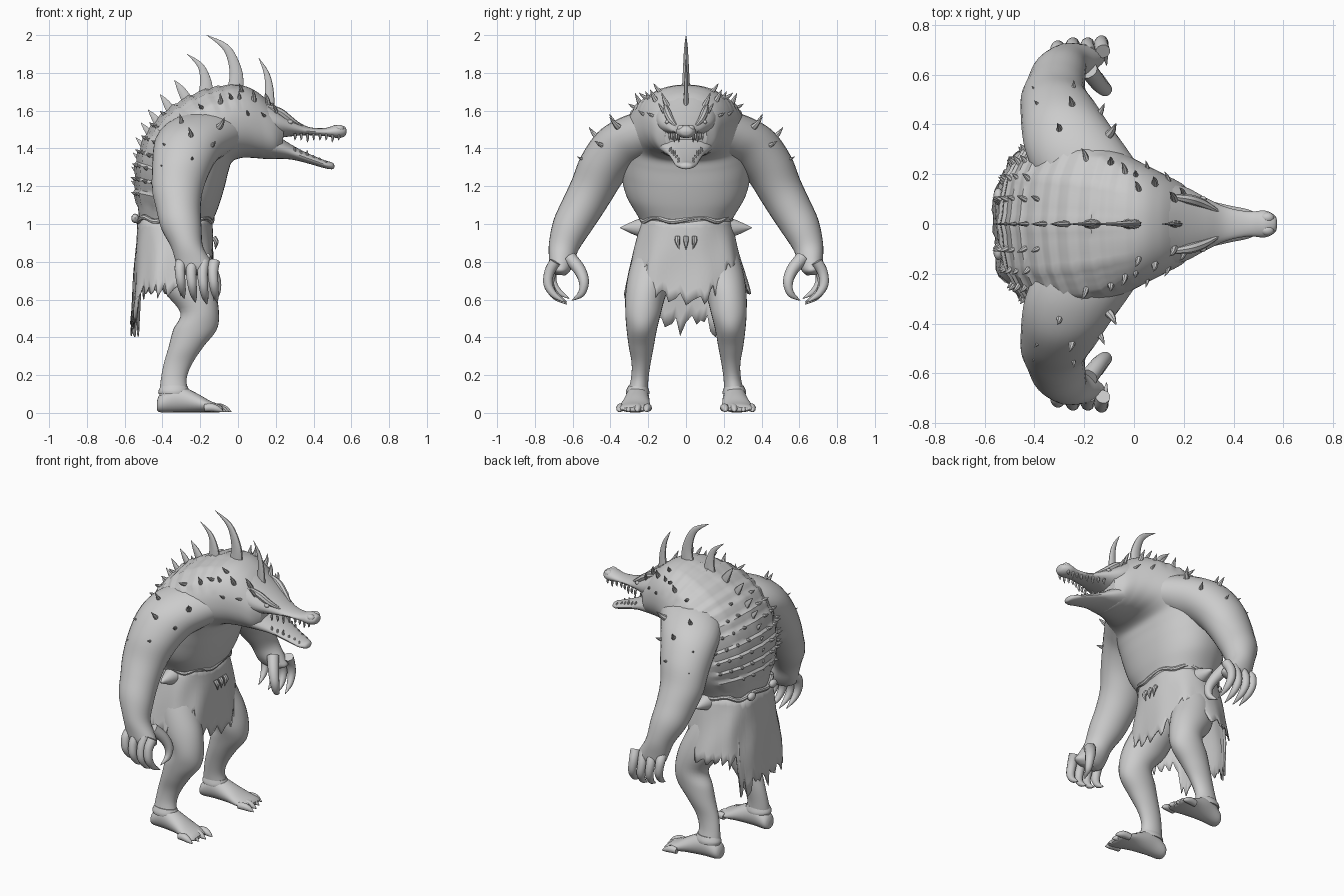
import bpy, bmesh, math, random
from mathutils import Vector

if "Cube" in bpy.data.objects:
    bpy.data.objects.remove(bpy.data.objects["Cube"])

random.seed(4)
skin = bpy.data.materials.new("grey clay")
skin.diffuse_color = (0.6, 0.6, 0.6, 1)
skin.use_nodes = True
skin.node_tree.nodes["Principled BSDF"].inputs["Base Color"].default_value = skin.diffuse_color


def power(v, p):
    return math.copysign(abs(v) ** p, v)


def finish(bm, name, mirror=False, smooth=40):
    bmesh.ops.recalc_face_normals(bm, faces=bm.faces)
    me = bpy.data.meshes.new(name)
    bm.to_mesh(me)
    bm.free()
    ob = bpy.data.objects.new(name, me)
    bpy.context.collection.objects.link(ob)
    me.materials.append(skin)
    if mirror:
        mod = ob.modifiers.new("mirror", 'MIRROR')
        mod.use_axis = (False, True, False)
        mod.use_mirror_merge = False
    bpy.ops.object.select_all(action='DESELECT')
    ob.select_set(True)
    bpy.context.view_layer.objects.active = ob
    bpy.ops.object.shade_smooth_by_angle(angle=math.radians(smooth))
    return ob


def surface(rings, p=1.0):
    """Smooth tube through rings of (centre, U axis, V axis); returns f(t, angle)."""
    n = len(rings) - 1

    def f(t, a, bump=0.0):
        s = min(t, 0.99999) * n
        i = int(s)
        u = s - i
        q = [rings[max(0, min(n, i + k))] for k in (-1, 0, 1, 2)]
        c, U, V = [0.5 * (2 * q[1][j] + (q[2][j] - q[0][j]) * u
                   + (2 * q[0][j] - 5 * q[1][j] + 4 * q[2][j] - q[3][j]) * u * u
                   + (3 * q[1][j] - q[0][j] - 3 * q[2][j] + q[3][j]) * u ** 3) for j in range(3)]
        d = U * power(math.cos(a), p) + V * power(math.sin(a), p)
        return c + d + d.normalized() * bump, d.normalized()
    return f


def loft(bm, rings, per=5, m=24, bump=lambda t, a: 0.0, p=1.0):
    f = surface(rings, p)
    steps = per * (len(rings) - 1)
    rows = []
    for i in range(steps + 1):
        row = []
        for j in range(m):
            a = (2 * math.pi * j / m + math.pi) % (2 * math.pi) - math.pi
            row.append(bm.verts.new(f(i / steps, a, bump(i / steps, a))[0]))
        rows.append(row)
    for r, s in zip(rows, rows[1:]):
        for j in range(m):
            bm.faces.new((r[j], r[(j + 1) % m], s[(j + 1) % m], s[j]))
    bm.faces.new(rows[0])
    bm.faces.new(rows[-1])


def slices(rows):
    """Rings in the side plane: top x, top z, bottom x, bottom z, half width, y offset."""
    out = []
    for xt, zt, xb, zb, w, *y in rows:
        t, b = Vector((xt, 0, zt)), Vector((xb, 0, zb))
        out.append(((t + b) / 2 + Vector((0, y[0] if y else 0, 0)), (t - b) / 2, Vector((0, w, 0))))
    return out


def limb(rows):
    """Rings along a limb: x, y, z, half depth, half width."""
    p = [Vector(r[:3]) for r in rows]
    out = []
    for i, r in enumerate(rows):
        t = p[min(i + 1, len(p) - 1)] - p[max(i - 1, 0)]
        out.append((p[i], Vector((r[3], 0, 0)), Vector((0, -t.z, t.y)).normalized() * r[4]))
    return out


def horn(bm, pts, radii, per=4, m=8):
    p = [Vector(q) for q in pts]
    out = []
    side = (p[-1] - p[0]).orthogonal().normalized()
    for i, r in enumerate(radii):
        t = (p[min(i + 1, len(p) - 1)] - p[max(i - 1, 0)]).normalized()
        u = (side - t * side.dot(t)).normalized()
        out.append((p[i], u * r, t.cross(u) * r))
    loft(bm, out, per, m)


def spike(bm, base, d, length, r, lean=(-0.3, 0, 0.25)):
    base, d = Vector(base), Vector(d).normalized()
    mid = base + d * length * 0.5
    tip = mid + (d + Vector(lean)).normalized() * length * 0.55
    horn(bm, (base - d * r, mid, tip), (r, r * 0.65, 0.001), 3, 7)


def blob(bm, c, size, seg=16):
    v = bmesh.ops.create_uvsphere(bm, u_segments=seg, v_segments=seg // 2, radius=1)["verts"]
    for w in v:
        w.co = Vector([w.co[k] * size[k] + c[k] for k in range(3)])


# hunched torso running into the neck, with banded back plates
body = slices([
    (-.48, .85, -.17, .85, .21), (-.52, 1.02, -.145, .98, .235), (-.54, 1.2, -.10, 1.1, .315),
    (-.525, 1.36, -.07, 1.2, .345), (-.45, 1.515, -.05, 1.28, .35), (-.32, 1.635, -.03, 1.33, .335),
    (-.15, 1.71, .02, 1.35, .29), (0, 1.735, .08, 1.35, .24), (.1, 1.7, .14, 1.345, .2),
    (.19, 1.62, .2, 1.345, .16), (.25, 1.56, .23, 1.37, .11)])


def plates(t, a):
    if not 0.14 < t < 0.72 or abs(a) > 1.3:
        return 0.0
    fade = min(1, (1.3 - abs(a)) * 4, (0.72 - t) * 8)
    ridge = max(0.0, math.cos(a * 2 * math.pi / 0.5)) ** 4
    return fade * (0.014 * ((t * 22) % 1) - 0.004 + 0.008 * ridge)


bm = bmesh.new()
loft(bm, body, 10, 72, plates, .9)
finish(bm, "torso")

# snout, jaw, brows, eyes and nose
bm = bmesh.new()
loft(bm, slices([(.14, 1.67, .16, 1.44, .165), (.21, 1.615, .22, 1.455, .145), (.29, 1.56, .29, 1.465, .105),
                 (.37, 1.515, .37, 1.47, .068), (.46, 1.508, .46, 1.465, .05), (.52, 1.525, .53, 1.455, .054),
                 (.565, 1.515, .565, 1.465, .035), (.575, 1.495, .575, 1.485, .01)]), 5, 24)
for y in (-.025, .025):
    blob(bm, (.535, y, 1.505), (.028, .022, .02))
finish(bm, "upper_jaw")
bm = bmesh.new()
loft(bm, slices([(.13, 1.52, .15, 1.345, .16), (.22, 1.46, .22, 1.345, .13), (.3, 1.41, .29, 1.34, .097),
                 (.38, 1.37, .38, 1.318, .075), (.46, 1.337, .46, 1.295, .058), (.5, 1.325, .5, 1.29, .035),
                 (.51, 1.31, .51, 1.3, .01)]), 5, 24)
finish(bm, "lower_jaw")
bm = bmesh.new()
horn(bm, [(.15, .11, 1.625), (.22, .1, 1.595), (.28, .08, 1.55), (.34, .05, 1.515)], (.01, .02, .018, .006))
finish(bm, "brow_ridge", True)
bm = bmesh.new()
blob(bm, (.275, .1, 1.54), (.016, .012, .012))
finish(bm, "eye", True)

# teeth along both jaws
bm = bmesh.new()
for i in range(8):
    x = .3 + .033 * i
    w = .086 - .012 * min(i, 4)
    size = .034 if i in (2, 6) else .022
    horn(bm, [(x, w, 1.48), (x + .003, w, 1.468 - size * .5), (x, w, 1.465 - size)], (.008, .007, .001), 2, 6)
    if i < 6:
        z = 1.39 - .42 * (x - .29)
        horn(bm, [(x, w * .9 + .004, z - .01), (x, w * .9 + .006, z + size * .6), (x, w * .9, z + size)],
             (.008, .006, .001), 2, 6)
finish(bm, "teeth", True)

# arms, with broad shoulders sunk into the chest
bm = bmesh.new()
loft(bm, limb([(-.13, .1, 1.5, .19, .1), (-.18, .2, 1.475, .215, .125), (-.23, .29, 1.44, .205, .135),
               (-.27, .37, 1.385, .18, .14),
               (-.3, .445, 1.29, .155, .13), (-.32, .5, 1.18, .135, .118), (-.315, .555, 1.08, .118, .11),
               (-.3, .61, .98, .107, .1), (-.27, .648, .88, .085, .08), (-.235, .66, .8, .095, .066),
               (-.215, .668, .755, .098, .052), (-.215, .67, .73, .06, .03)]), 5, 28)
finish(bm, "arm", True)

# clawed fingers and thumb
bm = bmesh.new()
for k, x in enumerate((-.3, -.24, -.18, -.125)):
    dy, dz = (-.012, 0, 0, .008)[k], (.03, .01, 0, .01)[k]
    horn(bm, [(x, .685 + dy, .8), (x - .008, .715 + dy, .735 + dz), (x - .003, .722 + dy, .67 + dz),
              (x + .006, .69 + dy, .615 + dz), (x + .015, .63 + dy, .575 + dz)],
         (.03, .028, .025, .018, .002), 4, 12)
horn(bm, [(-.18, .615, .82), (-.14, .562, .755), (-.115, .54, .69), (-.115, .555, .63), (-.13, .605, .595)],
     (.036, .032, .027, .019, .002), 4, 12)
finish(bm, "fingers", True)

# legs
bm = bmesh.new()
loft(bm, limb([(-.33, .12, .95, .12, .1), (-.3, .17, .78, .13, .12), (-.255, .212, .645, .135, .108),
               (-.203, .228, .53, .102, .094), (-.228, .235, .44, .115, .08), (-.275, .237, .35, .092, .066),
               (-.318, .238, .26, .075, .05), (-.34, .245, .18, .068, .046),
               (-.34, .255, .1, .076, .053), (-.34, .255, .04, .07, .05)]), 5, 28)
finish(bm, "leg", True)

# feet with clawed toes
bm = bmesh.new()
loft(bm, slices([(-.43, .06, -.43, .015, .025, .25), (-.41, .1, -.41, .003, .05, .25),
                 (-.33, .15, -.33, .003, .06, .255), (-.23, .11, -.23, .003, .07, .262),
                 (-.15, .065, -.15, .003, .082, .27), (-.1, .045, -.1, .003, .08, .275),
                 (-.08, .03, -.08, .01, .06, .275)]), 4, 24)
for k in range(4):
    y = .2 + .048 * k
    x = -.075 - .014 * k
    horn(bm, [(x - .06, y, .026), (x - .02, y + .004, .028), (x + .012, y + .008, .019), (x + .04, y + .01, .006)],
         (.02, .022, .016, .002), 3, 10)
finish(bm, "foot", True)

# ragged ankle wrap
bm = bmesh.new()
loft(bm, limb([(-.338, .253, .14, .072, .052), (-.34, .255, .115, .082, .062), (-.34, .255, .1, .08, .062)]), 3, 24)
finish(bm, "ankle_wrap", True)

# torn loincloth: hem height depends on the direction around the hips
N, ROWS = 120, 9


def hem(deg):
    d = abs(deg)
    for limit, z in ((16, .6), (30, .64), (38, .7), (66, .77), (80, .7), (146, .645), (181, .5)):
        if d <= limit:
            return z


bm = bmesh.new()
grid = []
for j in range(N):
    deg = 360 * j / N - 180
    a = math.radians(deg)
    ca, sa = power(math.cos(a), .8), power(math.sin(a), .8)
    z0 = hem(deg) + ((j % 4) - 1.5) * .018 * random.uniform(.4, 1.6)
    if abs(deg) > 146:
        z0 -= random.choice((0, 0, .04, .08))
    col = []
    for i in range(ROWS):
        z = 1.03 + (z0 - 1.03) * i / (ROWS - 1)
        k = (1.03 - z) / .4
        fold = 1 + .025 * k * math.sin(9 * a) + .012 * math.sin(5 * a + 7 * k)
        col.append(bm.verts.new((-.335 - .005 * k + (.197 + .02 * k) * fold * ca,
                                 (.235 + .1 * min(k, 1.0)) * fold * sa,
                                 z + (.012 * math.sin(7 * a) if i == 0 else 0))))
    grid.append(col)
for j in range(N):
    for i in range(ROWS - 1):
        c, d = grid[j], grid[(j + 1) % N]
        bm.faces.new((c[i], c[i + 1], d[i + 1], d[i]))
cloth = finish(bm, "loincloth")
cloth.modifiers.new("thickness", 'SOLIDIFY').thickness = .008

# rolled waistband
bm = bmesh.new()
loops = []
for j in range(64):
    a = 2 * math.pi * j / 64
    out = Vector((math.cos(a), math.sin(a), 0))
    c = Vector((-.335 + .197 * power(out.x, .8), .237 * power(out.y, .8), 1.025 + .012 * math.sin(7 * a)))
    loops.append([bm.verts.new(c + out * .014 * math.cos(b * math.pi / 4)
                               + Vector((0, 0, .014 * math.sin(b * math.pi / 4)))) for b in range(8)])
for j in range(64):
    for b in range(8):
        r, s = loops[j], loops[(j + 1) % 64]
        bm.faces.new((r[b], s[b], s[(b + 1) % 8], r[(b + 1) % 8]))
finish(bm, "waistband")

# hip studs, hanging fangs and rear belt pads
bm = bmesh.new()
horn(bm, [(-.31, .225, .98), (-.31, .28, .98), (-.31, .35, .98)], (.055, .035, .001), 3, 16)
finish(bm, "hip_stud", True)
bm = bmesh.new()
for y in (-.045, 0, .045):
    horn(bm, [(-.13, y, .93), (-.115, y, .905), (-.12, y * .8, .865)], (.014, .013, .001), 3, 8)
finish(bm, "belt_fangs")
bm = bmesh.new()
blob(bm, (-.545, .11, 1.03), (.02, .035, .025), 12)
finish(bm, "belt_pad", True)

# curved, flattened dorsal horns
bm = bmesh.new()
horn(bm, [(-.015, 0, 1.7), (-.012, 0, 1.81), (-.06, 0, 1.93), (-.165, 0, 2.0)], (.046, .034, .02, .001), 6, 12)
horn(bm, [(-.17, 0, 1.68), (-.172, 0, 1.76), (-.2, 0, 1.84), (-.27, 0, 1.9)], (.042, .03, .016, .001), 5, 12)
horn(bm, [(.165, 0, 1.62), (.165, 0, 1.72), (.15, 0, 1.8), (.11, 0, 1.88)], (.03, .022, .014, .001), 5, 10)
for x, z, s in ((-.27, 1.655, .12), (-.355, 1.6, .1), (-.42, 1.53, .09), (-.465, 1.475, .075),
                (-.5, 1.41, .06), (-.52, 1.34, .05), (-.53, 1.27, .045), (-.535, 1.2, .04), (-.53, 1.14, .035)):
    spike(bm, (x, 0, z), (-.45 - (1.7 - z), 0, .9), s, s * .28)
for v in bm.verts:
    v.co.y *= .5
finish(bm, "dorsal_horns")

# rows of small spines on the lower back plates
bm = bmesh.new()
skin_at = surface(body, .9)
for row, a in enumerate((.25, .5, .75, 1.0)):
    for k in range(3 + row // 2, 10 - row):
        p, d = skin_at((k + .9) / 22, a)
        spike(bm, p, d, .036, .013)
for t, a in ((.55, .95), (.66, .9), (.71, .6)):
    p, d = skin_at(t, a)
    spike(bm, p, d, .05, .013)
finish(bm, "back_spines", True)

# larger spines on shoulders, neck and crown
bm = bmesh.new()
for x, y, z, d, s in ((-.12, .34, 1.5, (.5, .5, .4), .1), (-.16, .42, 1.41, (.6, .7, .2), .08),
                      (-.25, .46, 1.45, (0, .7, .7), .08), (-.3, .37, 1.52, (0, .5, .8), .07),
                      (-.37, .45, 1.4, (-.4, .8, .4), .06), (-.39, .52, 1.3, (-.4, .9, .2), .04),
                      (-.25, .53, 1.34, (.3, .9, .2), .05), (-.1, .23, 1.62, (.2, .5, .8), .08),
                      (.0, .18, 1.64, (.2, .5, .8), .07), (.08, .15, 1.64, (.1, .5, .8), .08),
                      (.05, .2, 1.57, (.1, .9, .4), .06), (.16, .1, 1.63, (-.1, .4, .8), .07),
                      (.2, .12, 1.6, (-.2, .5, .7), .05), (.14, .165, 1.57, (-.2, .9, .3), .05)):
    spike(bm, (x, y, z), d, s, s * .23)
finish(bm, "shoulder_spines", True)
